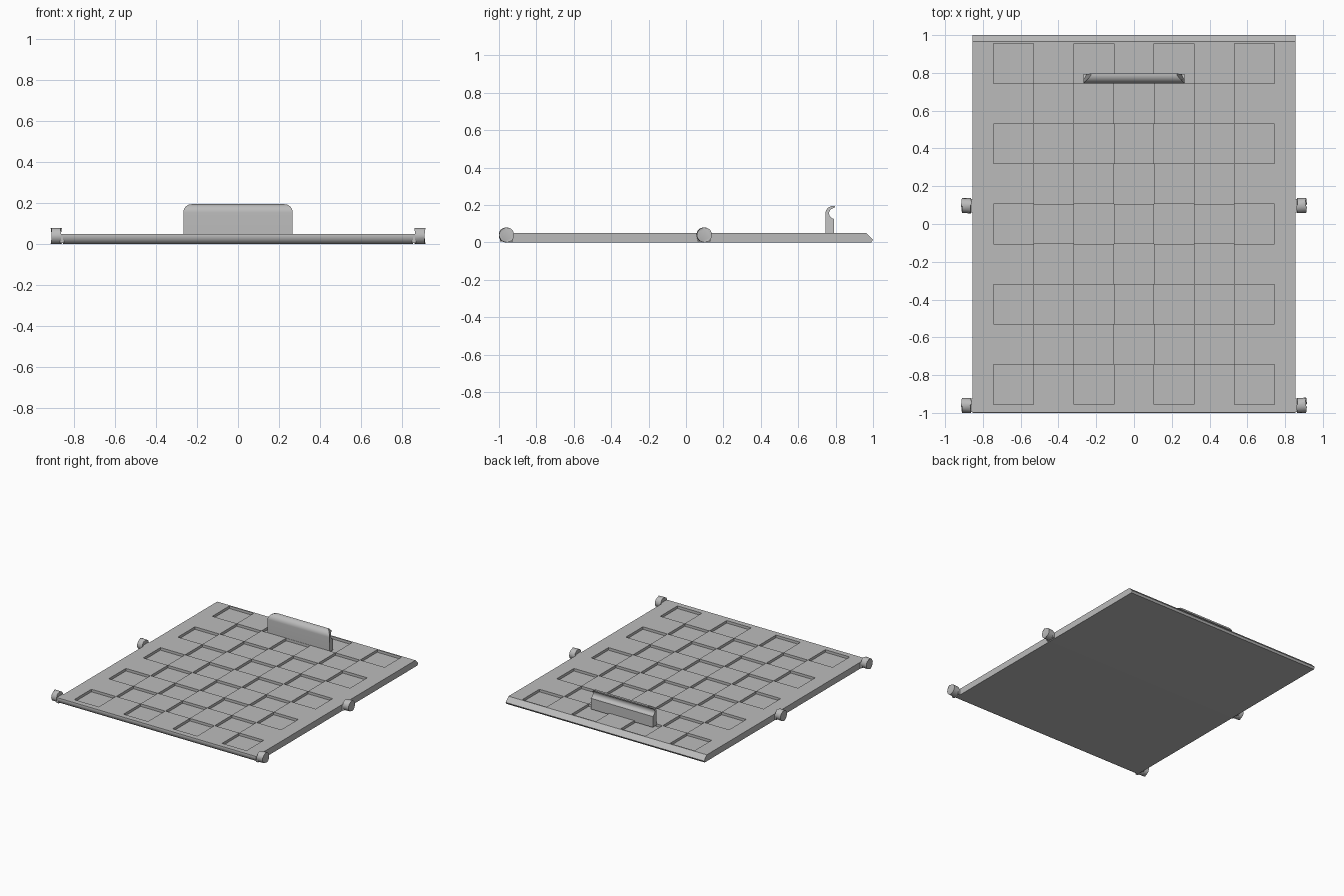
import bpy, bmesh, math

if "Cube" in bpy.data.objects:
    bpy.data.objects.remove(bpy.data.objects["Cube"])

grey = bpy.data.materials.new("light grey")
grey.diffuse_color = (0.5, 0.5, 0.5, 1)
grey.use_nodes = True
grey.node_tree.nodes["Principled BSDF"].inputs["Base Color"].default_value = grey.diffuse_color


def finish(name, bm, smooth=True):
    """Turn a bmesh into a named grey object."""
    bmesh.ops.recalc_face_normals(bm, faces=bm.faces)
    mesh = bpy.data.meshes.new(name)
    bm.to_mesh(mesh)
    bm.free()
    mesh.materials.append(grey)
    ob = bpy.data.objects.new(name, mesh)
    bpy.context.collection.objects.link(ob)
    bpy.ops.object.select_all(action='DESELECT')
    ob.select_set(True)
    bpy.context.view_layer.objects.active = ob
    if smooth:
        bpy.ops.object.shade_smooth_by_angle(angle=math.radians(35))
    return ob


def extrude_x(name, profile, half_width):
    """Sweep a (y, z) profile along x; half_width gives the reach at each z."""
    bm = bmesh.new()
    left = [bm.verts.new((-half_width(z), y, z)) for y, z in profile]
    right = [bm.verts.new((half_width(z), y, z)) for y, z in profile]
    n = len(profile)
    bm.faces.new(left)
    bm.faces.new(right[::-1])
    for i in range(n):
        j = (i + 1) % n
        bm.faces.new((left[i], right[i], right[j], left[j]))
    return finish(name, bm)


def arc(cy, cz, r, a0, a1, n):
    angles = [math.radians(a0 + (a1 - a0) * i / n) for i in range(n + 1)]
    return [(cy + r * math.cos(a), cz + r * math.sin(a)) for a in angles]


def add_box(bm, x0, x1, y0, y1, z0, z1):
    vs = bmesh.ops.create_cube(bm, size=1)["verts"]
    for v in vs:
        v.co = (x1 if v.co.x > 0 else x0,
                y1 if v.co.y > 0 else y0,
                z1 if v.co.z > 0 else z0)


TOP = 0.05

# Panel: rounded front edge, chamfered back edge
front_edge = arc(-0.96, 0.04, 0.04, 165.5, 270, 10)
panel = extrude_x("panel", front_edge + [(0.99, 0), (1.0, 0.015), (0.965, TOP)],
                  lambda z: 0.855)

# Checkerboard of shallow square pockets in the top
PITCH, HALF, DEPTH = 0.2125, 0.1055, 0.02
bm = bmesh.new()
for col in range(-3, 4):
    for row in range(-4, 5):
        if (col + row) % 2:
            cx, cy = col * PITCH, row * PITCH
            add_box(bm, cx - HALF, cx + HALF, cy - HALF, cy + HALF,
                    TOP - DEPTH, TOP + 0.05)
cutter = finish("pocket_cutter", bm, smooth=False)
cutter.hide_render = True
cut = panel.modifiers.new("pockets", 'BOOLEAN')
cut.operation = 'DIFFERENCE'
cut.solver = 'EXACT'
cut.object = cutter
bpy.context.view_layer.objects.active = panel
bpy.ops.object.modifier_apply(modifier=cut.name)
bpy.data.objects.remove(cutter)

# Handle: upright plate with a hooked finger grip, rounded top corners
HEIGHT, CORNER = 0.195, 0.04


def handle_reach(z):
    up = max(0.0, z - (HEIGHT - CORNER))
    return 0.267 - CORNER + math.sqrt(max(0.0, CORNER ** 2 - up ** 2))


grip_notch = arc(0.794, 0.155, 0.029, 270, 90, 12)
outer_curve = arc(0.787, 0.153, 0.042, 90, 180, 10)
extrude_x("handle", [(0.745, TOP - 0.01), (0.79, TOP - 0.01), (0.79, 0.126)]
          + grip_notch + [(0.796, HEIGHT)] + outer_curve, handle_reach)

# Hinge pegs: round heads on short necks, two per side
for side, label in ((-1, "left"), (1, "right")):
    for y, place in ((-0.96, "front"), (0.097, "middle")):
        bm = bmesh.new()
        bmesh.ops.create_cone(bm, cap_ends=True, segments=32,
                              radius1=0.04, radius2=0.04, depth=0.047)
        for v in bm.verts:
            v.co = (side * (0.8875 + v.co.z), y + v.co.x, 0.04 + v.co.y)
        rims = [e for e in bm.edges if any(len(f.verts) > 4 for f in e.link_faces)]
        bmesh.ops.bevel(bm, geom=rims, offset=0.004, segments=2,
                        profile=0.5, affect='EDGES')
        finish(f"{label}_{place}_peg", bm)

        bm = bmesh.new()
        xs = sorted((side * 0.85, side * 0.87))
        add_box(bm, xs[0], xs[1], y - 0.035, y + 0.035, 0.006, TOP)
        finish(f"{label}_{place}_neck", bm)
